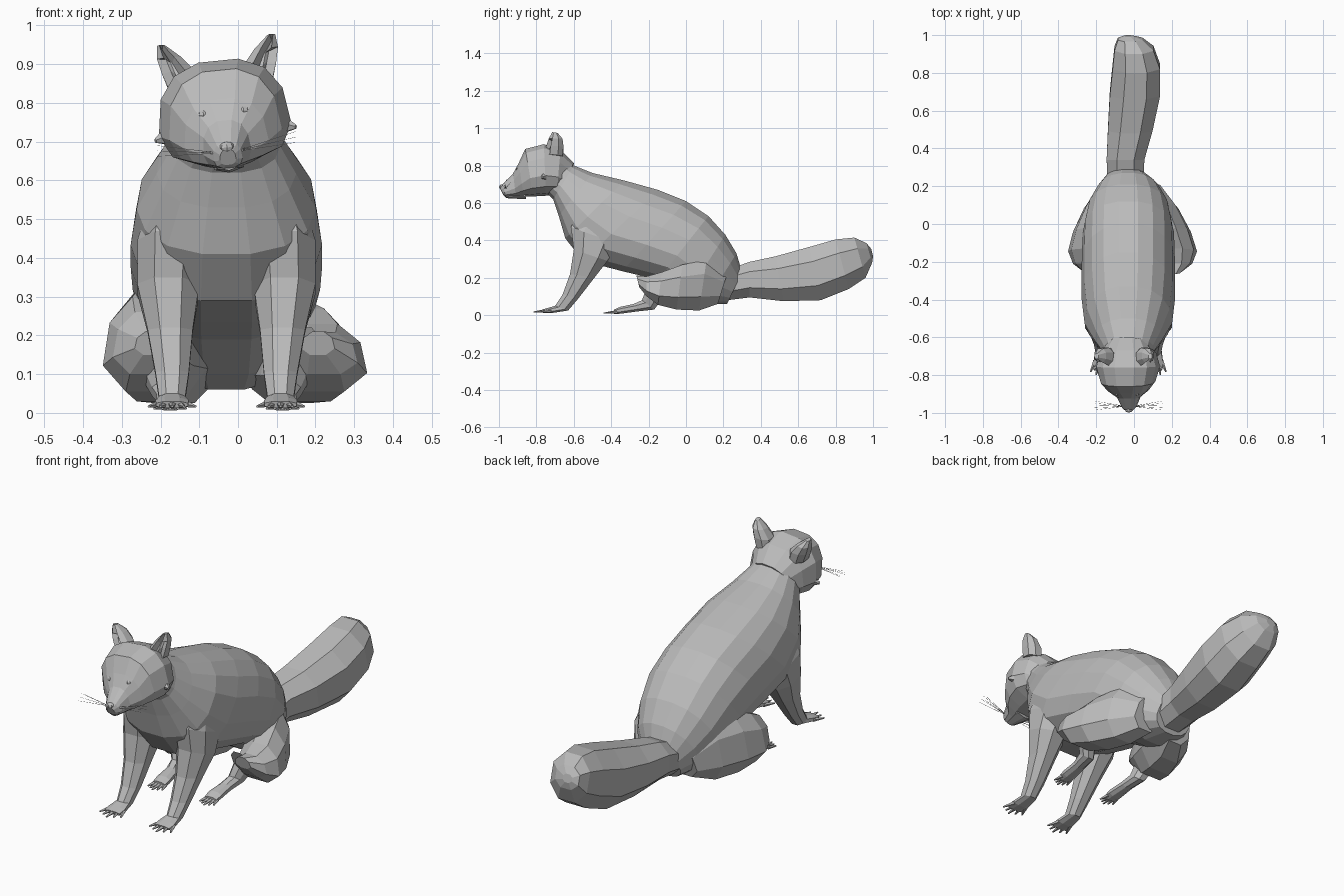
import bpy, bmesh, math
from mathutils import Vector, Matrix

cube = bpy.data.objects.get("Cube")
if cube:
    bpy.data.objects.remove(cube, do_unlink=True)

fur = bpy.data.materials.new("grey fur")
fur.use_nodes = True
GREY = (0.5, 0.5, 0.5, 1)
fur.diffuse_color = GREY
fur.node_tree.nodes["Principled BSDF"].inputs["Base Color"].default_value = GREY

MID = -0.03                     # centre line of the animal
PIVOT = Vector((MID, -0.75, 0.7))
TILT = Matrix.Translation(PIVOT) @ Matrix.Rotation(-0.1, 4, 'Y') @ Matrix.Translation(-PIVOT)


def finish(name, bm, tilt=False):
    bmesh.ops.recalc_face_normals(bm, faces=bm.faces[:])
    if tilt:
        bm.transform(TILT)
    me = bpy.data.meshes.new(name)
    bm.to_mesh(me)
    bm.free()
    me.materials.append(fur)
    ob = bpy.data.objects.new(name, me)
    bpy.context.collection.objects.link(ob)
    return ob


def loft(rings, sides=8, egg=0.0, power=0.9, side=1):
    """Each ring: upper edge (y, z), lower edge (y, z), offset from centre line, half width."""
    bm = bmesh.new()
    loops = []
    reach = math.cos(math.pi / sides) ** power
    for yt, zt, yb, zb, off, hw in rings:
        centre = Vector((MID + side * off, (yt + yb) / 2, (zt + zb) / 2))
        up = Vector((0, (yt - yb) / 2, (zt - zb) / 2))
        loop = []
        for i in range(sides):
            a = 2 * math.pi * (i + 0.5) / sides
            c, s = [math.copysign(abs(v) ** power, v) / reach for v in (math.cos(a), math.sin(a))]
            loop.append(bm.verts.new(centre + Vector((c * (1 - egg * s) * hw, 0, 0)) + up * s))
        loops.append(loop)
    for a, b in zip(loops, loops[1:]):
        for i in range(sides):
            j = (i + 1) % sides
            bm.faces.new((a[i], a[j], b[j], b[i]))
    bm.faces.new(loops[0])
    bm.faces.new(loops[-1])
    return bm


def cone(name, a, b, r1, r2, sides=5, flat=1.0, tilt=False):
    """Tapered rod from a to b."""
    a, b = Vector(a), Vector(b)
    d = b - a
    bm = bmesh.new()
    m = Matrix.Translation((a + b) / 2) @ Matrix.Diagonal((1, 1, flat, 1)) @ d.to_track_quat('Z', 'Y').to_matrix().to_4x4()
    bmesh.ops.create_cone(bm, cap_ends=True, segments=sides, radius1=r1, radius2=r2, depth=d.length, matrix=m)
    return finish(name, bm, tilt)


def ball(name, at, size):
    bm = bmesh.new()
    bmesh.ops.create_uvsphere(bm, u_segments=8, v_segments=6, radius=1,
                              matrix=Matrix.Translation(at) @ Matrix.Diagonal((*size, 1)))
    return finish(name, bm, True)


# Torso, from neck to rump
finish("torso", loft([
    (-.68, .87, -.75, .66, 0, .11),
    (-.60, .80, -.71, .62, 0, .135),
    (-.50, .76, -.68, .53, 0, .175),
    (-.33, .72, -.645, .41, 0, .225),
    (-.15, .67, -.55, .29, 0, .24),
    (.00, .61, -.34, .235, 0, .24),
    (.12, .53, -.15, .19, 0, .235),
    (.21, .43, .00, .10, 0, .21),
    (.27, .33, .10, .06, 0, .165),
    (.30, .23, .22, .06, -.01, .10)], 16, egg=0.12, power=0.87))

# Tail
finish("tail", loft([
    (.24, .25, .22, .08, -.015, .095),
    (.34, .285, .34, .095, -.015, .10),
    (.48, .315, .52, .075, .01, .118),
    (.66, .365, .72, .08, .035, .133),
    (.80, .405, .87, .14, .042, .125),
    (.90, .415, .96, .20, .03, .103),
    (.965, .385, .995, .28, .01, .065),
    (.99, .355, 1.0, .315, 0, .025)], 8))

# Head with tapering muzzle
finish("head", loft([
    (-.60, .81, -.66, .66, 0, .10),
    (-.67, .88, -.69, .65, 0, .145),
    (-.76, .91, -.75, .645, 0, .165),
    (-.86, .885, -.82, .64, 0, .14),
    (-.895, .81, -.87, .637, 0, .105),
    (-.925, .755, -.91, .632, 0, .06),
    (-.98, .70, -.965, .632, 0, .036),
    (-.995, .68, -.975, .64, 0, .02)], 12, egg=0.12, power=0.78), tilt=True)
ball("nose", (MID, -.982, .685), (.02, .017, .015))
cone("lower_jaw", (MID, -.86, .645), (MID, -.965, .632), .045, .02, 6, 0.5, True)

for side, word in ((-1, "right"), (1, "left")):
    def at(x, y, z):
        return (MID + side * x, y, z)

    # Cupped ear
    ear = loft([
        (-.755, .85, -.66, .84, .092, .042),
        (-.75, .89, -.655, .89, .105, .043),
        (-.735, .93, -.66, .93, .126, .031),
        (-.715, .965, -.685, .96, .143, .010)], 8, side=side)
    bmesh.ops.recalc_face_normals(ear, faces=ear.faces[:])
    front = [f for f in ear.faces if f.normal.y < -0.6]
    bmesh.ops.inset_region(ear, faces=front, thickness=0.008, depth=-0.025)
    finish(word + "_ear", ear, True)

    # Eye, cheek tuft and whiskers
    ball(word + "_eye", at(.052, -.893, .775), (.016, .016, .013))
    cone(word + "_cheek_tuft", at(.10, -.73, .74), at(.182, -.77, .72), .055, .006, 5, 1, True)
    for k in range(5):
        cone(word + "_whisker", at(.02, -.965, .672), at(.18, -.985 + .012 * k, .68 + .014 * (k % 3)),
             .0012, .0005, 3, 1, True)

    # Front leg, blended into the shoulder, with paw
    finish(word + "_front_leg", loft([
        (-.57, .60, -.30, .50, .13, .06),
        (-.615, .47, -.36, .38, .145, .085),
        (-.60, .35, -.42, .29, .150, .08),
        (-.62, .22, -.49, .20, .145, .058),
        (-.66, .11, -.575, .09, .14, .043),
        (-.70, .05, -.63, .025, .14, .034),
        (-.735, .04, -.715, .012, .14, .043),
        (-.77, .03, -.765, .012, .14, .041)], 8, side=side))
    for k in range(-2, 3):
        cone(word + "_front_toe", at(.14 + .017 * k, -.745 + .01 * abs(k), .024),
             at(.14 + .03 * k, -.815 + .016 * abs(k), .016), .013, .004, 5, 0.8)

    # Thigh beside the rump; the left one splays lower and wider
    low, spread = (.035, 1.05) if side > 0 else (0, .86)
    thigh = [
        (.22, .22, .17, .06, .10, .07),
        (.11, .33 - low, .07, .025, .155, .095),
        (-.02, .34 - 2 * low, -.05, .03, .20, .112),
        (-.13, .30 - 2 * low, -.15, .055, .235, .108),
        (-.21, .26 - 1.5 * low, -.21, .10, .24, .08),
        (-.265, .21, -.25, .15, .225, .04)]
    finish(word + "_thigh", loft([(*r[:4], r[4] * spread, r[5]) for r in thigh], 8, egg=0.18, side=side))

    # Lower hind leg and foot
    finish(word + "_hind_shank", loft([
        (-.25, .22, -.20, .11, .20, .045),
        (-.21, .15, -.14, .07, .18, .04),
        (-.235, .08, -.17, .03, .16, .032),
        (-.28, .06, -.26, .02, .15, .03),
        (-.35, .045, -.35, .008, .145, .036),
        (-.385, .03, -.385, .006, .145, .033)], 8, side=side))
    for k in range(-2, 3):
        cone(word + "_hind_toe", at(.145 + .013 * k, -.37, .018),
             at(.145 + .02 * k, -.44 + .012 * abs(k), .01), .012, .004, 5, 0.8)
